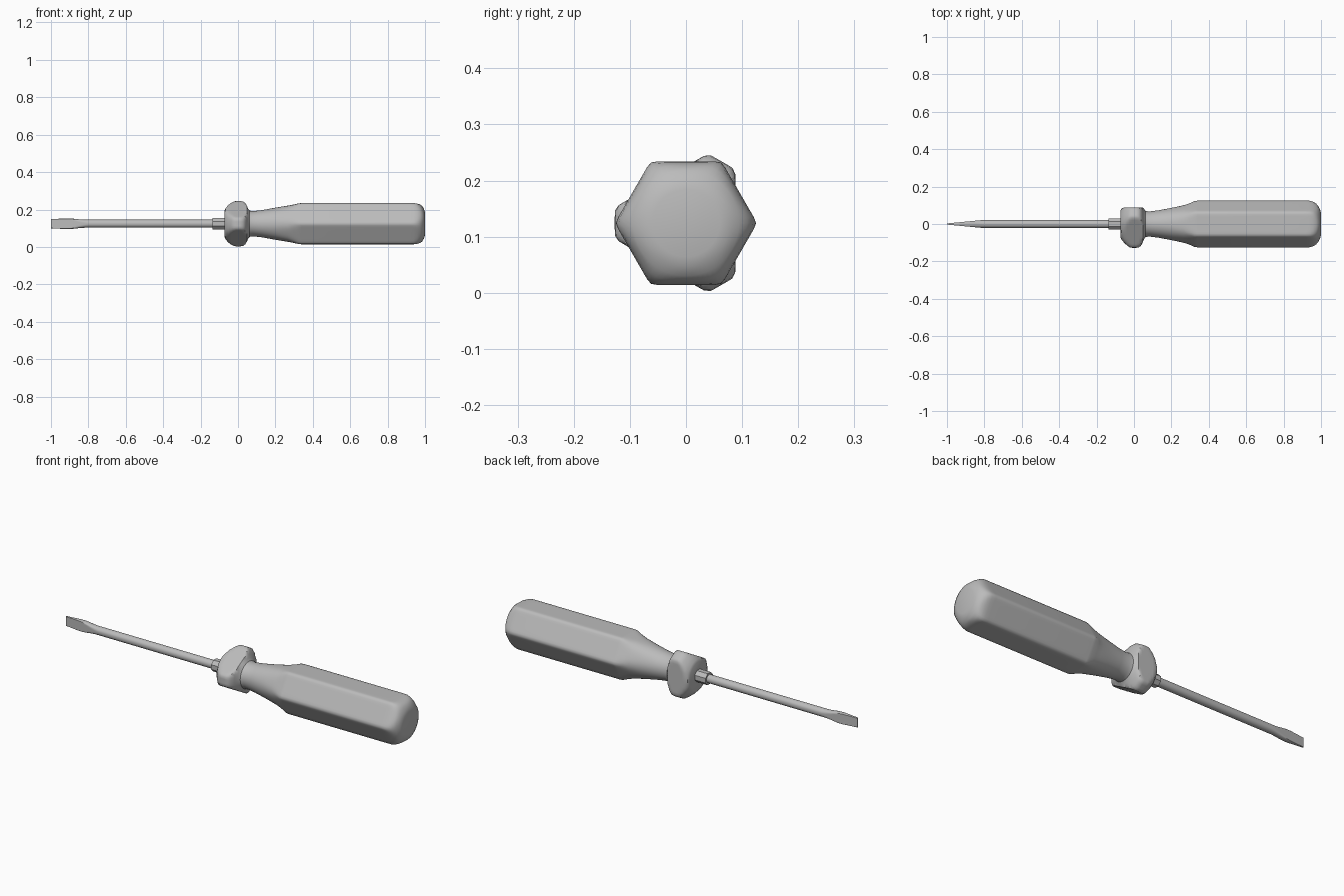
import bpy, bmesh, math

if "Cube" in bpy.data.objects:
    bpy.data.objects.remove(bpy.data.objects["Cube"])

CZ = 0.124      # height of the tool axis
N = 72

grey = bpy.data.materials.new("plain grey")
grey.diffuse_color = (0.5, 0.5, 0.5, 1)
grey.use_nodes = True
grey.node_tree.nodes["Principled BSDF"].inputs["Base Color"].default_value = grey.diffuse_color


def loft(name, sections, angle=40):
    """Skin rings of (x, [(y, z), ...]) along x and cap both ends."""
    bm = bmesh.new()
    rings = [[bm.verts.new((x, y, CZ + z)) for y, z in pts] for x, pts in sections]
    for a, b in zip(rings, rings[1:]):
        n = len(a)
        for i in range(n):
            j = (i + 1) % n
            bm.faces.new((a[i], a[j], b[j], b[i]))
    bm.faces.new(rings[0])
    bm.faces.new(rings[-1])
    bmesh.ops.recalc_face_normals(bm, faces=bm.faces[:])
    me = bpy.data.meshes.new(name)
    bm.to_mesh(me)
    bm.free()
    ob = bpy.data.objects.new(name, me)
    bpy.context.collection.objects.link(ob)
    me.materials.append(grey)
    bpy.ops.object.select_all(action='DESELECT')
    ob.select_set(True)
    bpy.context.view_layer.objects.active = ob
    bpy.ops.object.shade_smooth_by_angle(angle=math.radians(angle))
    return ob


def soft_poly(planes, radius, p=40):
    """Round-cornered polygon given by side planes, trimmed by a circle."""
    pts = []
    for i in range(N):
        t = 2 * math.pi * i / N
        s = (1 / radius) ** p
        for ang, dist in planes:
            s += (max(0, math.cos(t - math.radians(ang))) / dist) ** p
        r = s ** (-1 / p)
        pts.append((r * math.cos(t), r * math.sin(t)))
    return pts


def collar(x, radius):      # triangle with cut corners
    planes = [(a, 0.088) for a in (0, 120, 240)] + [(a, 0.127) for a in (60, 180, 300)]
    return x, soft_poly(planes, radius)


def grip(x, apothem, radius):   # hexagon
    return x, soft_poly([(30 + 60 * k, apothem) for k in range(6)], radius)


# handle: collar, waist, hexagonal grip and domed end in one skin
handle = [collar(x, r) for x, r in (
    (-0.072, 0.072), (-0.066, 0.084), (-0.052, 0.101), (-0.037, 0.115),
    (-0.022, 0.129), (-0.01, 0.15), (0.012, 0.15), (0.026, 0.129),
    (0.038, 0.115), (0.047, 0.098), (0.053, 0.082))]
handle += [grip(x, a, r) for x, a, r in (
    (0.062, 0.2, 0.07), (0.08, 0.2, 0.067), (0.13, 0.2, 0.073),
    (0.20, 0.092, 0.086), (0.265, 0.097, 0.1), (0.295, 0.102, 0.11),
    (0.325, 0.109, 0.128), (0.34, 0.11, 0.16), (0.92, 0.11, 0.16),
    (0.94, 0.11, 0.13), (0.957, 0.108, 0.121), (0.974, 0.103, 0.109),
    (0.986, 0.2, 0.094), (0.995, 0.2, 0.077), (1.0, 0.2, 0.06))]
loft("handle", handle)

# eight-sided ferrule where the shaft enters the handle
octagon = [(0.0325 * math.cos(math.radians(22.5 + 45 * k)),
            0.0325 * math.sin(math.radians(22.5 + 45 * k))) for k in range(8)]
loft("ferrule", [(-0.135, octagon), (-0.06, octagon)], 30)


# shaft with a flattened, slightly flared blade tip
def blade(x, radius, half):
    pts = []
    for i in range(N):
        t = 2 * math.pi * (i + 0.5) / N
        y = max(-half, min(half, radius * math.cos(t)))
        pts.append((y, radius * math.sin(t)))
    return x, pts


loft("shaft", [blade(*s) for s in (
    (-1.0, 0.025, 0.003), (-0.95, 0.027, 0.0078), (-0.92, 0.0285, 0.0106),
    (-0.895, 0.0285, 0.013), (-0.87, 0.026, 0.0154), (-0.845, 0.023, 0.0178),
    (-0.82, 0.0215, 0.0201), (-0.8, 0.0215, 0.022), (-0.1, 0.0215, 0.022))], 30)
